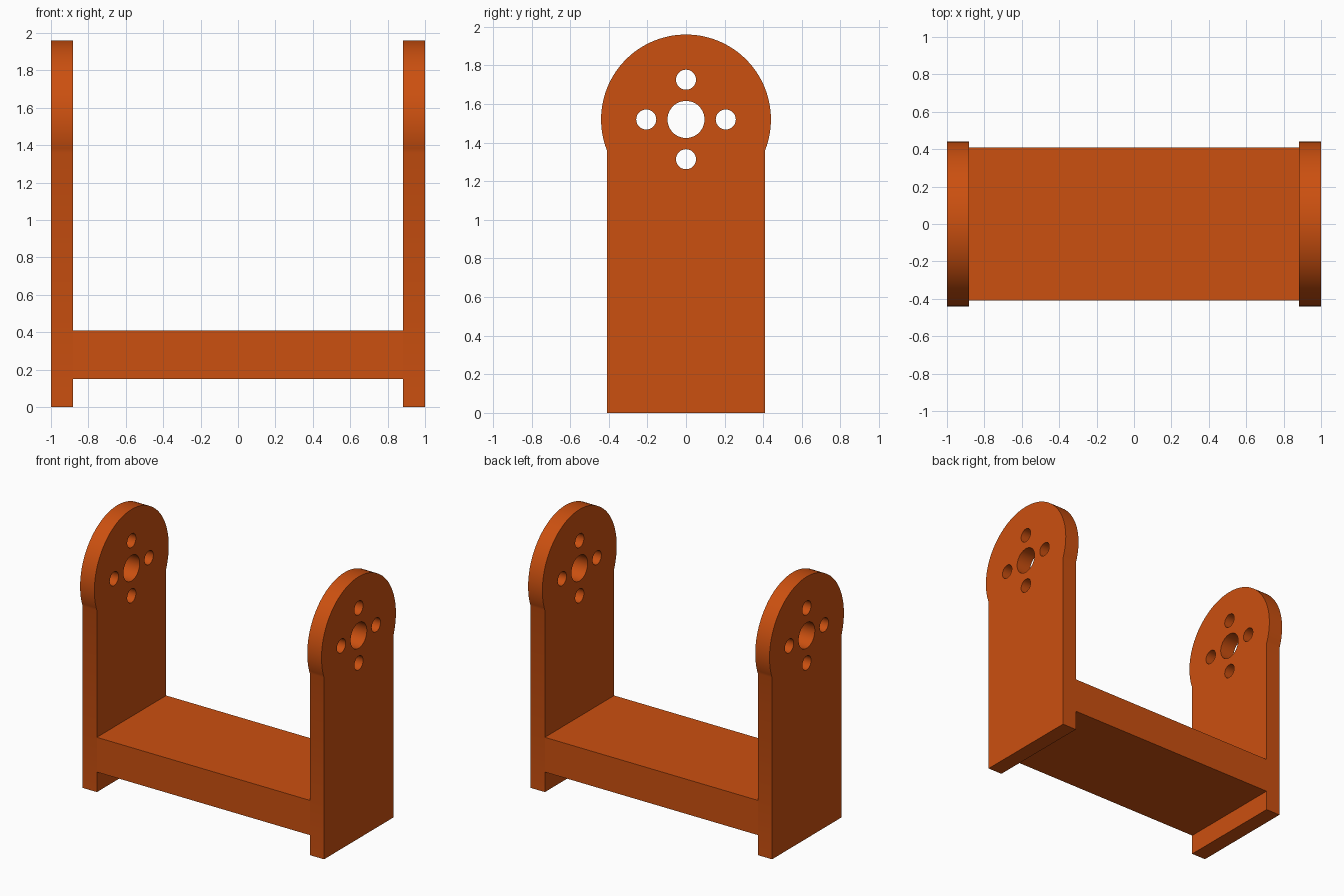
import bpy, bmesh, math
from mathutils import Matrix

if "Cube" in bpy.data.objects:
    bpy.data.objects.remove(bpy.data.objects["Cube"])

HALF_W, HEAD_R, HEAD_Z = 0.41, 0.44, 1.52   # plate half width, round head radius and centre
THICK = 0.118                               # plate thickness
BRIDGE_Z0, BRIDGE_Z1 = 0.15, 0.41           # underside and top of the bridge

orange = bpy.data.materials.new("burnt orange")
orange.diffuse_color = (0.60, 0.080, 0.005, 1)
orange.use_nodes = True
orange.node_tree.nodes["Principled BSDF"].inputs["Base Color"].default_value = orange.diffuse_color


def arc(cy, cz, r, a0, a1, n, closed=False):
    steps = n if closed else n - 1
    return [(cy + r * math.cos(a0 + (a1 - a0) * i / steps),
             cz + r * math.sin(a0 + (a1 - a0) * i / steps)) for i in range(n)]


# Side plate profile: straight post with a wider round head, and five holes
dip = math.acos(HALF_W / HEAD_R)
outline = [(-HALF_W, 0), (HALF_W, 0)] + arc(0, HEAD_Z, HEAD_R, -dip, math.pi + dip, 73)
loops = [outline, arc(0, HEAD_Z, 0.096, 0, math.tau, 48, True)]
for k in range(4):
    a = k * math.pi / 2
    loops.append(arc(0.206 * math.cos(a), HEAD_Z + 0.206 * math.sin(a),
                     0.052, 0, math.tau, 32, True))


def side_plate(name, x):
    curve = bpy.data.curves.new(name + "_profile", 'CURVE')
    curve.dimensions, curve.fill_mode, curve.extrude = '2D', 'BOTH', THICK / 2
    for pts in loops:
        s = curve.splines.new('POLY')
        s.points.add(len(pts) - 1)
        for p, (y, z) in zip(s.points, pts):
            p.co = (y, z, 0, 1)
        s.use_cyclic_u = True
    tmp = bpy.data.objects.new(name + "_profile", curve)
    bpy.context.collection.objects.link(tmp)
    dg = bpy.context.evaluated_depsgraph_get()
    mesh = bpy.data.meshes.new_from_object(tmp.evaluated_get(dg))
    bpy.data.objects.remove(tmp)
    # Stand the profile up: its plane becomes y-z, its thickness runs along x
    mesh.transform(Matrix(((0, 0, 1, x), (1, 0, 0, 0), (0, 1, 0, 0), (0, 0, 0, 1))))
    bm = bmesh.new()
    bm.from_mesh(mesh)
    bmesh.ops.remove_doubles(bm, verts=bm.verts, dist=1e-4)
    bmesh.ops.recalc_face_normals(bm, faces=bm.faces)
    bm.to_mesh(mesh)
    bm.free()
    mesh.materials.clear()
    mesh.materials.append(orange)
    ob = bpy.data.objects.new(name, mesh)
    bpy.context.collection.objects.link(ob)
    return ob


plates = [side_plate("left_plate", -1 + THICK / 2), side_plate("right_plate", 1 - THICK / 2)]

# Bridge joining the two plates
bpy.ops.mesh.primitive_cube_add(size=1, location=(0, 0, (BRIDGE_Z0 + BRIDGE_Z1) / 2))
bridge = bpy.context.object
bridge.name = "bridge"
bridge.scale = (2 - 2 * THICK, 2 * HALF_W, BRIDGE_Z1 - BRIDGE_Z0)
bpy.ops.object.transform_apply(location=True, scale=True)
bridge.data.materials.append(orange)

# Smooth the round edges, keep the corners crisp
for ob in plates + [bridge]:
    bpy.ops.object.select_all(action='DESELECT')
    ob.select_set(True)
    bpy.context.view_layer.objects.active = ob
    bpy.ops.object.shade_smooth_by_angle(angle=math.radians(20))
